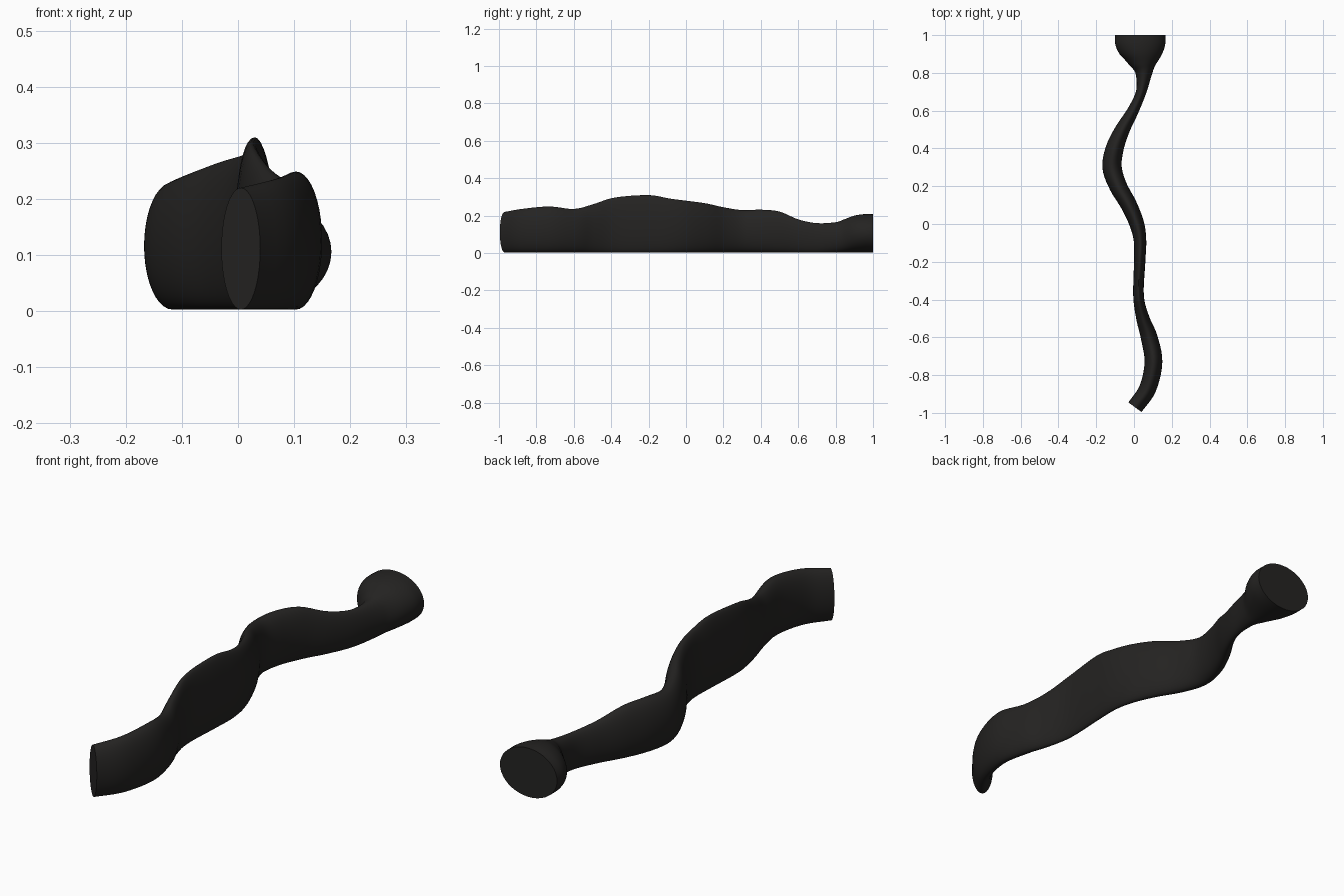
import bpy, bmesh, math
from mathutils import Vector

if "Cube" in bpy.data.objects:
    bpy.data.objects.remove(bpy.data.objects["Cube"])

# Stations along the body: x, y, width across the path, top height
STATIONS = [
    (0.005, -0.97, 0.086, 0.22), (0.073, -0.87, 0.09, 0.237),
    (0.103, -0.73, 0.094, 0.249), (0.080, -0.60, 0.088, 0.236),
    (0.047, -0.50, 0.070, 0.26), (0.024, -0.38, 0.056, 0.297),
    (0.030, -0.20, 0.060, 0.31), (0.032, -0.09, 0.066, 0.292),
    (0.015, 0.00, 0.078, 0.28), (-0.027, 0.10, 0.086, 0.267),
    (-0.084, 0.20, 0.094, 0.245), (-0.116, 0.30, 0.102, 0.23),
    (-0.102, 0.40, 0.095, 0.232), (-0.061, 0.50, 0.078, 0.222),
    (-0.005, 0.60, 0.060, 0.18), (0.038, 0.70, 0.055, 0.16),
    (0.052, 0.80, 0.090, 0.165), (0.045, 0.85, 0.150, 0.182),
    (0.036, 0.90, 0.225, 0.20), (0.033, 0.95, 0.264, 0.208),
    (0.033, 1.00, 0.266, 0.208)]
STEPS, SIDES, FLOOR = 5, 40, 0.003


def catmull(p0, p1, p2, p3, t):
    return 0.5 * (2 * p1 + (p2 - p0) * t + (2 * p0 - 5 * p1 + 4 * p2 - p3) * t * t
                  + (3 * p1 - p0 - 3 * p2 + p3) * t ** 3)


# Smooth interpolation of the stations
pts = [Vector(s) for s in STATIONS]
ext = [2 * pts[0] - pts[1]] + pts + [2 * pts[-1] - pts[-2]]
path = [catmull(*ext[i:i + 4], k / STEPS)
        for i in range(len(pts) - 1) for k in range(STEPS)] + [pts[-1]]

# Elliptical sections swept along the winding path
bm = bmesh.new()
rings = []
for i, p in enumerate(path):
    a, b = path[max(i - 1, 0)], path[min(i + 1, len(path) - 1)]
    tangent = Vector((b.x - a.x, b.y - a.y)).normalized()
    if p.y > 0.75:                       # the flared end squares up with the y axis
        blend = min(1, (p.y - 0.75) / 0.12)
        tangent = tangent.lerp(Vector((0, 1)), blend).normalized()
    side = Vector((tangent.y, -tangent.x))
    mid, half = (p.w + FLOOR) / 2, (p.w - FLOOR) / 2
    ring = []
    for k in range(SIDES):
        ang = 2 * math.pi * k / SIDES
        off = side * (math.cos(ang) * p.z / 2)
        ring.append(bm.verts.new((p.x + off.x, p.y + off.y, mid + half * math.sin(ang))))
    rings.append(ring)
for r, q in zip(rings, rings[1:]):
    for k in range(SIDES):
        n = (k + 1) % SIDES
        bm.faces.new((r[k], r[n], q[n], q[k]))

# End caps
bm.faces.new(rings[0])
bm.faces.new(rings[-1])
bmesh.ops.recalc_face_normals(bm, faces=bm.faces)
mesh = bpy.data.meshes.new("winding_body")
bm.to_mesh(mesh)
bm.free()
body = bpy.data.objects.new("winding_body", mesh)
bpy.context.collection.objects.link(body)

# Dark surface
mat = bpy.data.materials.new("near_black")
mat.diffuse_color = (0.018, 0.017, 0.016, 1)
mat.use_nodes = True
mat.node_tree.nodes["Principled BSDF"].inputs["Base Color"].default_value = mat.diffuse_color
mesh.materials.append(mat)

# Smooth body, crisp cap edges
bpy.context.view_layer.objects.active = body
body.select_set(True)
bpy.ops.object.shade_smooth_by_angle(angle=math.radians(45))
